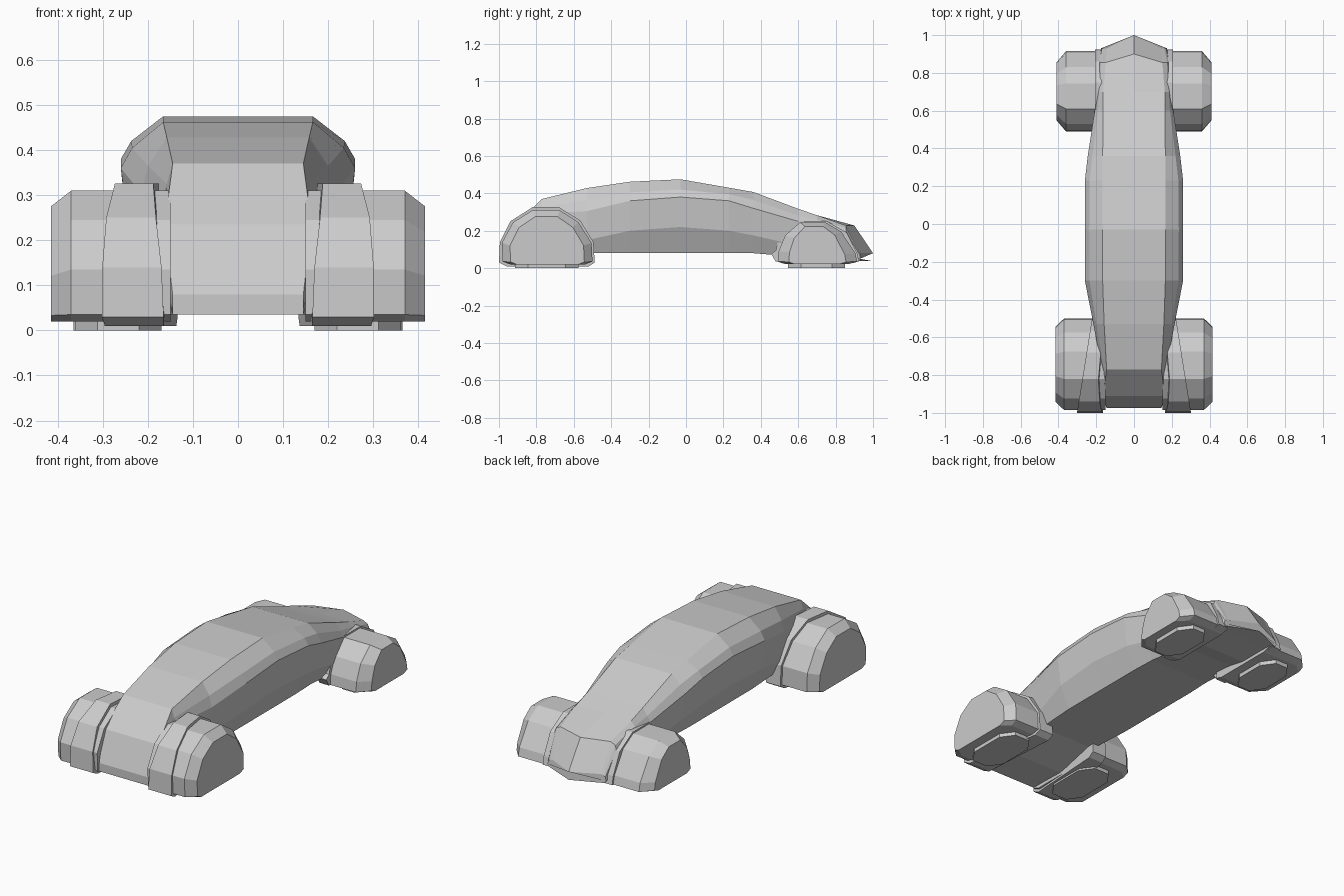
import bpy, bmesh


def loft(name, rings, mirror=False):
    """Skin closed rings of equal length and cap both ends."""
    bm = bmesh.new()
    vr = [[bm.verts.new(p) for p in r] for r in rings]
    n = len(vr[0])
    for a, b in zip(vr, vr[1:]):
        for i in range(n):
            j = (i + 1) % n
            bm.faces.new((a[i], a[j], b[j], b[i]))
    bm.faces.new(vr[0])
    bm.faces.new(vr[-1])
    bmesh.ops.recalc_face_normals(bm, faces=bm.faces)
    me = bpy.data.meshes.new(name)
    bm.to_mesh(me)
    bm.free()
    ob = bpy.data.objects.new(name, me)
    bpy.context.collection.objects.link(ob)
    if mirror:
        m = ob.modifiers.new("mirror", 'MIRROR')
        m.use_mirror_merge = False
    return ob


def side_ring(profile, x, sy=1.0, sz=1.0):
    """Place a (y, z) profile at x, shrunk about its bottom centre."""
    ys = [p[0] for p in profile]
    yc, z0 = (min(ys) + max(ys)) / 2, min(p[1] for p in profile)
    pts = [(yc + (y - yc) * sy, z0 + (z - z0) * sz) for y, z in profile]
    return [(x(y) if callable(x) else x, y, z) for y, z in pts]


# Body sections: y, centre y offset, then (half width, z) from roof edge to sill
sections = [
    (-0.975, 0, (.145, .08), (.145, .075), (.145, .065), (.145, .05), (.145, .035)),
    (-0.91, 0, (.163, .235), (.165, .22), (.165, .16), (.16, .09), (.145, .035)),
    (-0.77, 0, (.145, .37), (.158, .325), (.17, .29), (.17, .15), (.15, .035)),
    (-0.53, 0, (.158, .428), (.20, .365), (.215, .305), (.20, .15), (.17, .08)),
    (-0.30, 0, (.166, .462), (.235, .405), (.26, .36), (.24, .20), (.185, .08)),
    (-0.03, 0, (.166, .475), (.237, .42), (.26, .38), (.245, .22), (.185, .08)),
    (0.23, 0, (.166, .43), (.235, .395), (.26, .36), (.24, .20), (.185, .08)),
    (0.36, 0, (.166, .407), (.22, .365), (.245, .32), (.225, .175), (.18, .08)),
    (0.60, 0, (.163, .317), (.19, .28), (.208, .25), (.20, .12), (.17, .06)),
    (0.70, 0, (.163, .283), (.185, .26), (.195, .235), (.195, .12), (.17, .04)),
    (0.855, .045, (.15, .228), (.175, .215), (.185, .19), (.19, .12), (.17, .04)),
    (0.93, .07, (.145, .08), (.16, .075), (.17, .07), (.175, .05), (.165, .037)),
]
rings = []
for y, dy, *pts in sections:
    right = [(x, y, z) for x, z in pts]
    left = [(-x, y, z) for x, z in reversed(pts)]
    rings.append([(0, y + dy, pts[0][1])] + right + [(0, y + dy, pts[-1][1])] + left)
loft("body", rings)

# Front wheel pods
front = [(-.94, .02), (-.98, .035), (-.985, .135), (-.925, .245), (-.82, .31),
         (-.675, .31), (-.575, .245), (-.505, .135), (-.50, .035), (-.54, .02)]
loft("front_wheel_pod", [side_ring(front, .15), side_ring(front, .37),
                         side_ring(front, .415, .82, .88)], True)

# Front fender flange, tapering towards the back
flange = [(-.96, .01), (-1.0, .03), (-.995, .14), (-.94, .25), (-.82, .326),
          (-.68, .326), (-.565, .255), (-.495, .14), (-.488, .03), (-.52, .01)]
inner = [(.165 + .025 * max(0, z - .1) / .22 - .03 * max(0, (y + .85) / .35), y, z)
         for y, z in flange]
outer = side_ring(flange, lambda y: .302 - .16 * (y + 1.0))
loft("front_fender_flange", [inner, outer], True)

# Rear wheel pods
rear = [(.53, .022), (.49, .035), (.495, .09), (.53, .175), (.61, .245),
        (.745, .245), (.83, .195), (.905, .08), (.915, .035), (.87, .022)]
loft("rear_wheel_pod", [side_ring(rear, .14), side_ring(rear, .36),
                        side_ring(rear, .411, .72, .9)], True)

# Rear fender flange
rear_flange = [(.48, .035), (.455, .075), (.48, .095), (.51, .215), (.60, .253),
               (.75, .253), (.86, .19), (.915, .08), (.925, .035), (.88, .025)]
loft("rear_fender_flange", [side_ring(rear_flange, .15),
                            side_ring(rear_flange, .207)], True)


# Octagonal ground pads under each pod
def pad(name, x0, x1, y0, y1):
    c, d = .05, .07
    o = [(x0 + c, y0), (x1 - c, y0), (x1, y0 + d), (x1, y1 - d),
         (x1 - c, y1), (x0 + c, y1), (x0, y1 - d), (x0, y0 + d)]
    loft(name, [[(x, y, z) for x, y in o] for z in (0, .03)], True)


pad("front_ground_pad", .17, .362, -.915, -.575)
pad("rear_ground_pad", .19, .365, .545, .85)
